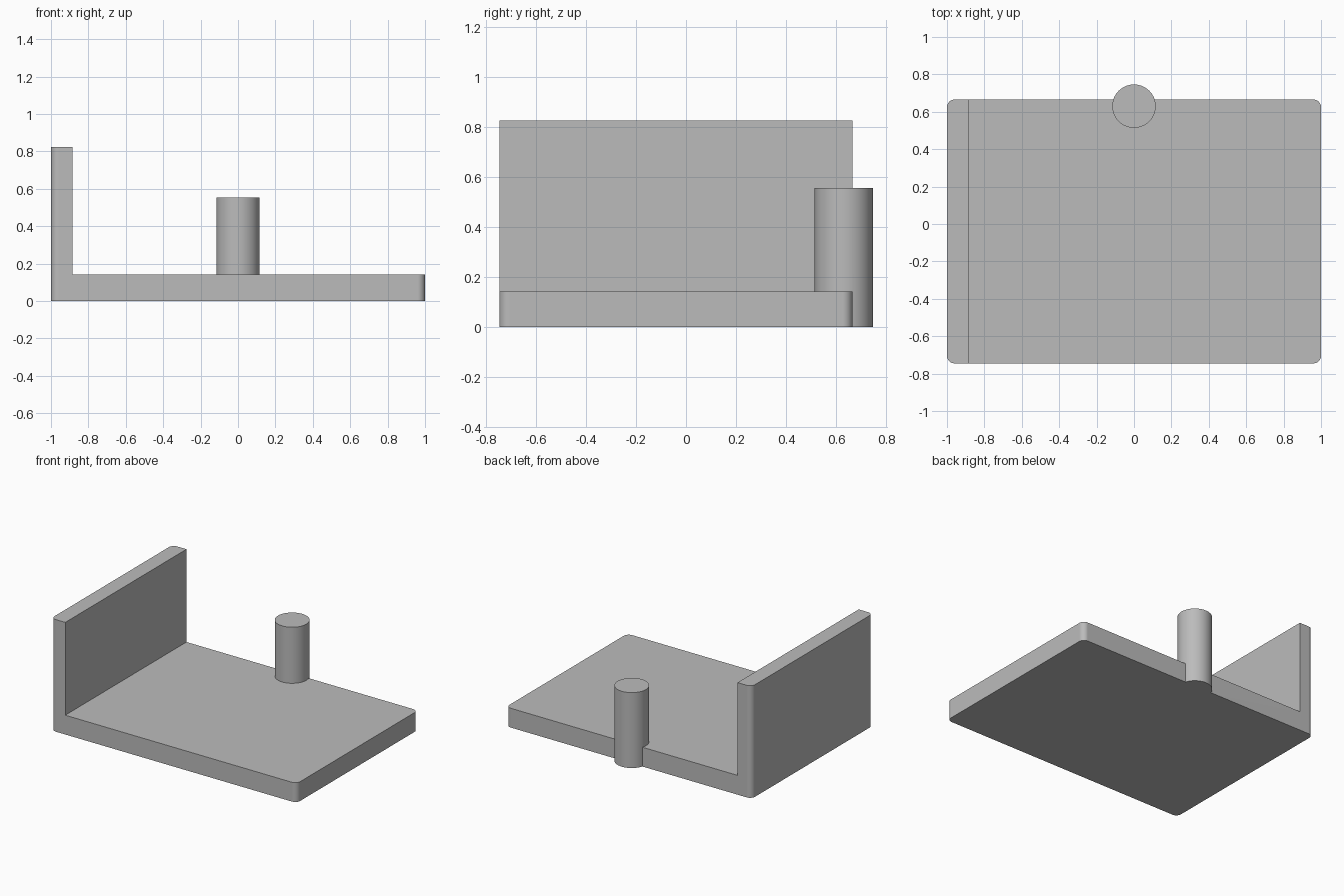
import bpy, bmesh, math

cube = bpy.data.objects.get("Cube")
if cube:
    bpy.data.objects.remove(cube, do_unlink=True)

FRONT, BACK = -0.745, 0.665
HALF, WALL_IN = 1.0, -0.885
BASE_TOP, WALL_TOP = 0.142, 0.825
CORNER = 0.04
POST_Y, POST_R, POST_TOP = 0.63, 0.116, 0.555

# Single plain grey for the whole part
grey = bpy.data.materials.new("plain grey")
grey.use_nodes = True
colour = (0.5, 0.5, 0.5, 1)
grey.diffuse_color = colour
grey.node_tree.nodes["Principled BSDF"].inputs["Base Color"].default_value = colour


def add_object(name, bm):
    bmesh.ops.recalc_face_normals(bm, faces=bm.faces)
    mesh = bpy.data.meshes.new(name)
    bm.to_mesh(mesh)
    bm.free()
    mesh.materials.append(grey)
    obj = bpy.data.objects.new(name, mesh)
    bpy.context.collection.objects.link(obj)
    return obj


# L-shaped profile extruded front to back
bm = bmesh.new()
profile = [(-HALF, 0), (HALF, 0), (HALF, BASE_TOP),
           (WALL_IN, BASE_TOP), (WALL_IN, WALL_TOP), (-HALF, WALL_TOP)]
face = bm.faces.new([bm.verts.new((x, FRONT, z)) for x, z in profile])
extruded = bmesh.ops.extrude_face_region(bm, geom=[face])["geom"]
bmesh.ops.translate(bm, vec=(0, BACK - FRONT, 0),
                    verts=[v for v in extruded if isinstance(v, bmesh.types.BMVert)])

# Rounded outer upright corners
corners = [e for e in bm.edges
           if abs(e.verts[0].co.z - e.verts[1].co.z) > 0.01
           and all(abs(v.co.x) > HALF - 0.01 for v in e.verts)]
bmesh.ops.bevel(bm, geom=corners, offset=CORNER, segments=8, profile=0.5, affect='EDGES')
bracket = add_object("base_and_side_wall", bm)

# Round post overhanging the back edge
bm = bmesh.new()
bmesh.ops.create_cone(bm, cap_ends=True, segments=64, radius1=POST_R,
                      radius2=POST_R, depth=POST_TOP)
bmesh.ops.translate(bm, vec=(0, POST_Y, POST_TOP / 2), verts=bm.verts)
post = add_object("round_post", bm)

# Fuse the post into the base
union = bracket.modifiers.new("fuse_post", 'BOOLEAN')
union.operation, union.solver, union.object = 'UNION', 'EXACT', post
bpy.ops.object.select_all(action='DESELECT')
bpy.context.view_layer.objects.active = bracket
bracket.select_set(True)
bpy.ops.object.modifier_apply(modifier=union.name)
bpy.data.objects.remove(post, do_unlink=True)
bracket.name = "bracket_with_post"

# Smooth rounds, crisp flats
bpy.ops.object.shade_smooth_by_angle(angle=math.radians(30))
weighted = bracket.modifiers.new("flat_faces", 'WEIGHTED_NORMAL')
weighted.keep_sharp = True
